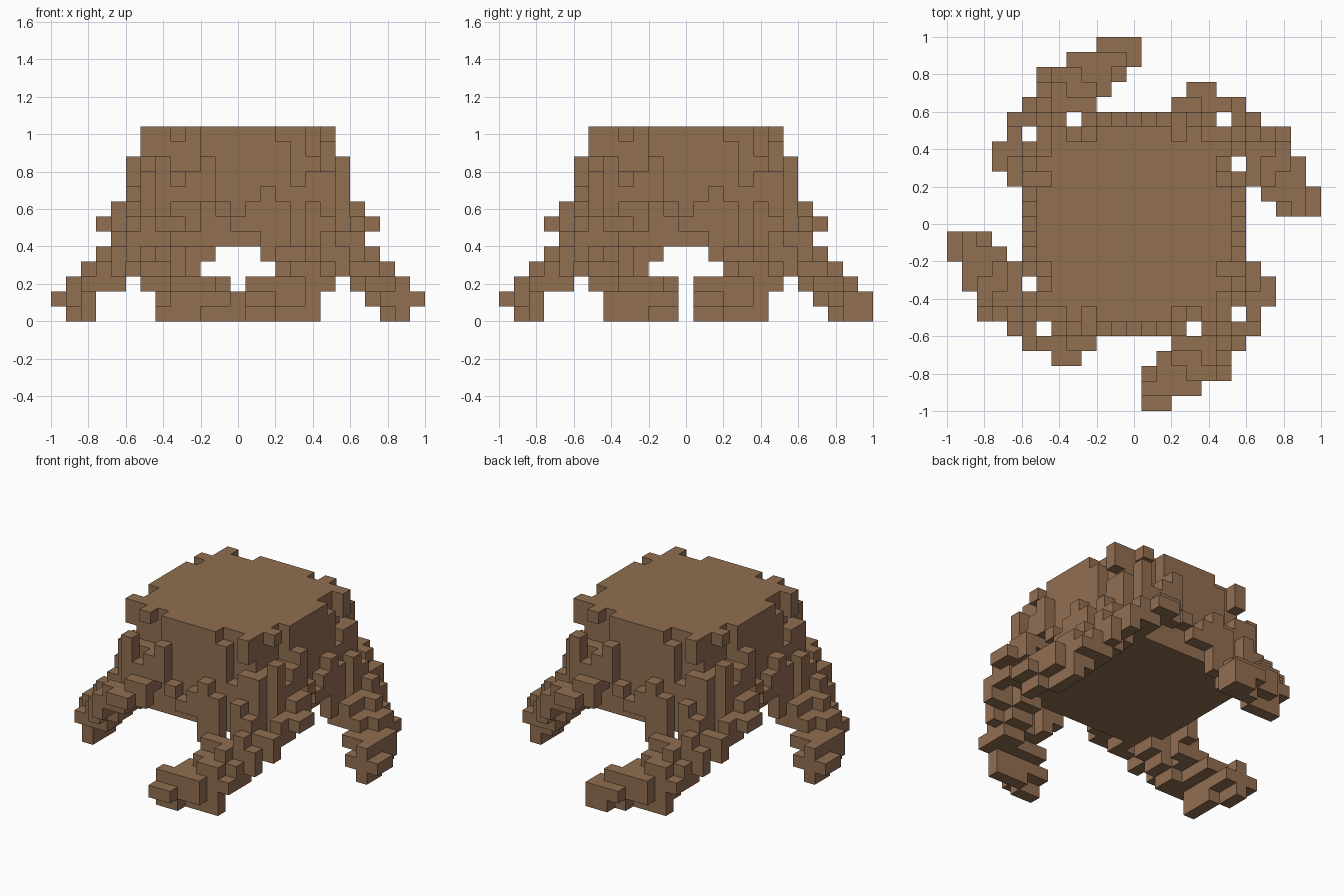
import bpy
import bmesh
from mathutils import Vector

if "Cube" in bpy.data.objects:
    bpy.data.objects.remove(bpy.data.objects["Cube"], do_unlink=True)

UNIT = 0.08

bark = bpy.data.materials.new("brown_bark")
bark.use_nodes = True
bark.diffuse_color = (0.285, 0.156, 0.083, 1)
bark.node_tree.nodes["Principled BSDF"].inputs["Base Color"].default_value = bark.diffuse_color


def block(x0, x1, y0, y1, z0, z1):
    """All grid cells inside an inclusive range."""
    return {(x, y, z)
            for x in range(x0, x1 + 1)
            for y in range(y0, y1 + 1)
            for z in range(z0, z1 + 1)}


def blocks(ranges):
    return set().union(*(block(*r) for r in ranges))


def turn(cells, quarters):
    """Rotate cells about the vertical axis in quarter turns."""
    for _ in range(quarters):
        cells = {(-y, x, z) for x, y, z in cells}
    return cells


def cube_mesh(name, cells, occupied):
    """Make one object from the exposed faces of its cells."""
    bm = bmesh.new()
    verts = {}

    def vertex(corner):
        key = tuple(round(c * 2) for c in corner)
        if key not in verts:
            verts[key] = bm.verts.new(corner * UNIT)
        return verts[key]

    for cell in sorted(cells):
        centre = Vector(cell) + Vector((0, 0, 0.5))
        for axis in range(3):
            for sign in (-1, 1):
                normal = Vector((0, 0, 0))
                normal[axis] = sign
                if tuple(int(c + n) for c, n in zip(cell, normal)) in occupied:
                    continue
                side = Vector((0, 0, 0))
                side[(axis + 1) % 3] = 0.5
                up = normal.cross(side)
                middle = centre + normal * 0.5
                ring = (-side - up, side - up, side + up, up - side)
                bm.faces.new([vertex(middle + r) for r in ring])

    # Merge flat areas into single faces
    bmesh.ops.dissolve_limit(bm, angle_limit=0.01, verts=bm.verts[:], edges=bm.edges[:])
    mesh = bpy.data.meshes.new(name)
    bm.to_mesh(mesh)
    bm.free()
    mesh.materials.append(bark)
    obj = bpy.data.objects.new(name, mesh)
    bpy.context.collection.objects.link(obj)


# Stump: square core, one wall panel and rim teeth per side
trunk = block(-5, 5, -5, 5, 5, 12)
wall = blocks([
    (-2, 2, -6, -6, 5, 12),     # flat wall panel
    (-5, 5, -6, -6, 5, 8),      # thicker lower wall
    (-5, -3, -6, -6, 9, 9),
    (5, 5, -6, -6, 11, 12),     # rim teeth
    (-4, -4, -6, -6, 12, 12),
    (3, 3, -6, -6, 9, 11),
])

# Bark ridges stepping down across each side
ridges = blocks([
    (-5, -5, -7, -7, 7, 10),
    (-4, -4, -7, -7, 6, 8),
    (-3, -3, -7, -7, 7, 9),
    (-2, -2, -7, -7, 8, 10),
    (-1, -1, -7, -7, 7, 7),
    (0, 0, -7, -7, 6, 6),
    (1, 1, -7, -7, 6, 7),
    (2, 2, -7, -7, 4, 8),
    (3, 3, -7, -7, 3, 7),
])

# Curving root, from the toe up to the corner of the stump
root = blocks([
    (1, 2, -12, -12, 1, 1),
    (1, 2, -11, -11, 0, 2),
    (3, 4, -11, -11, 1, 2),
    (1, 1, -10, -10, 1, 1),
    (2, 2, -10, -10, 1, 2),
    (3, 5, -10, -10, 0, 2),
    (4, 5, -10, -10, 3, 3),
    (6, 6, -10, -10, 2, 2),
    (2, 2, -9, -9, 2, 2),
    (3, 3, -9, -9, 2, 3),
    (4, 6, -9, -9, 2, 3),
    (5, 5, -9, -9, 4, 4),
    (3, 4, -8, -8, 3, 4),
    (5, 5, -8, -8, 2, 4),
    (6, 6, -8, -8, 2, 5),
    (7, 7, -8, -8, 3, 4),
    (5, 5, -7, -7, 3, 7),
    (6, 6, -7, -7, 3, 6),
    (7, 8, -7, -7, 4, 5),
    (5, 6, -6, -6, 4, 9),
    (8, 8, -6, -6, 5, 6),
    (7, 8, -5, -5, 5, 6),
    (9, 9, -5, -4, 6, 6),
    (8, 8, -4, -3, 6, 7),
])

names = ("front", "left", "back", "right")
parts = {}
for quarter, name in enumerate(names):
    trunk |= turn(wall, quarter)
    parts[name + "_root"] = turn(root, quarter)
    parts[name + "_bark_ridges"] = turn(ridges, quarter)

# Two roots have a thicker underside, and the back one a broader toe
knuckle = block(5, 5, -9, -9, 1, 1)
parts["left_root"] |= turn(knuckle, 1)
parts["back_root"] |= turn(knuckle, 2) | block(-1, 0, 11, 12, 0, 1)
parts["stump"] = trunk

# Drop overlaps so every cell belongs to one part
for name in parts:
    if name != "stump":
        parts[name] -= trunk
for side in names:
    for other in names:
        parts[side + "_bark_ridges"] -= parts[other + "_root"]

occupied = set().union(*parts.values())
for name, cells in parts.items():
    cube_mesh(name, cells, occupied)
